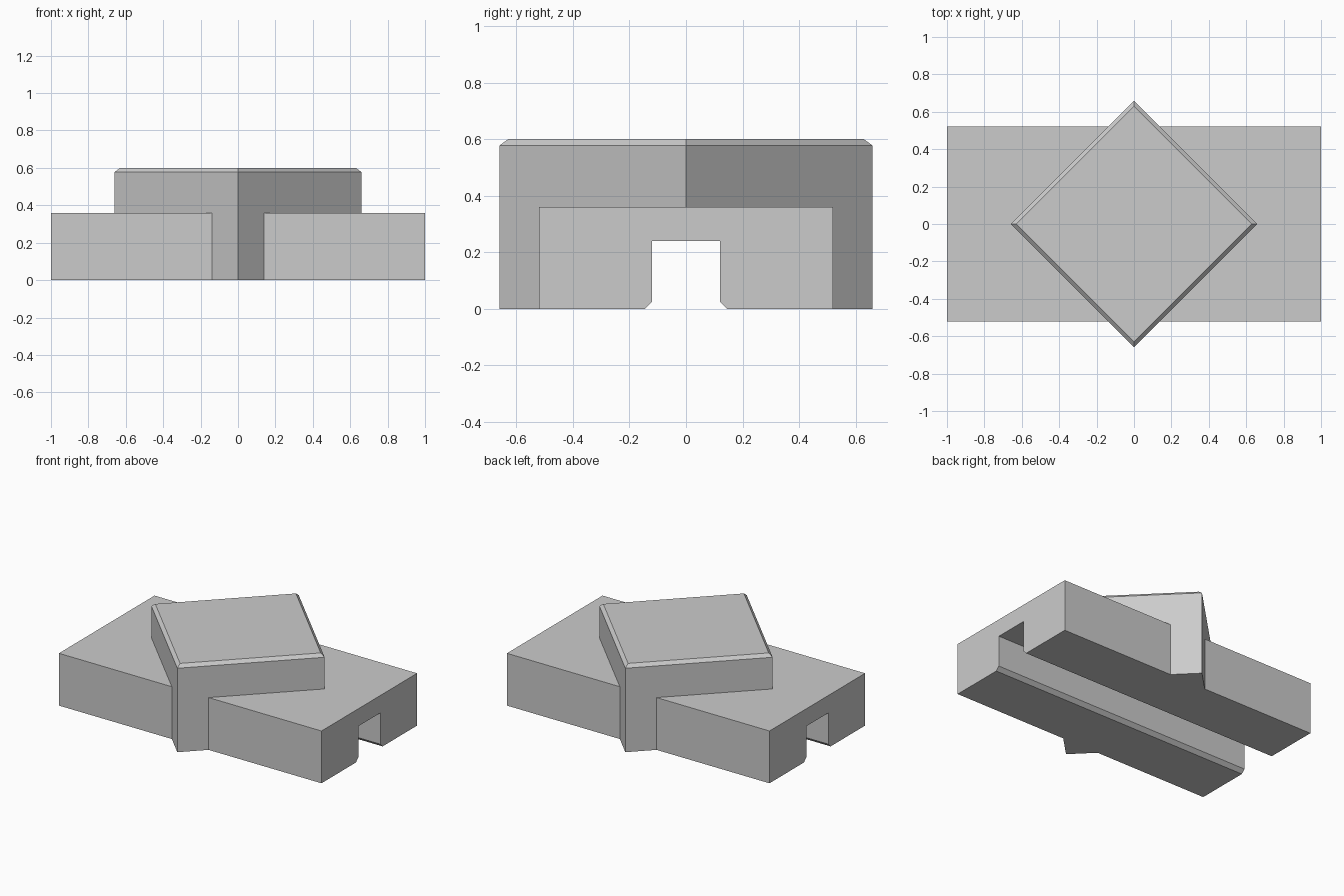
import bpy, bmesh, math

if "Cube" in bpy.data.objects:
    bpy.data.objects.remove(bpy.data.objects["Cube"])

grey = bpy.data.materials.new("light grey")
grey.diffuse_color = (0.6, 0.6, 0.6, 1)
grey.use_nodes = True
grey.node_tree.nodes["Principled BSDF"].inputs["Base Color"].default_value = grey.diffuse_color


def loft(name, rings):
    """Closed solid through equally long rings of points."""
    bm = bmesh.new()
    loops = [[bm.verts.new(p) for p in ring] for ring in rings]
    for a, b in zip(loops, loops[1:]):
        for i in range(len(a)):
            j = (i + 1) % len(a)
            bm.faces.new((a[i], a[j], b[j], b[i]))
    bm.faces.new(loops[0][::-1])
    bm.faces.new(loops[-1])
    bmesh.ops.recalc_face_normals(bm, faces=bm.faces)
    mesh = bpy.data.meshes.new(name)
    bm.to_mesh(mesh)
    bm.free()
    mesh.materials.append(grey)
    obj = bpy.data.objects.new(name, mesh)
    bpy.context.collection.objects.link(obj)
    return obj


def diamond(r, z):
    return [(r * math.cos(k * math.pi / 2), r * math.sin(k * math.pi / 2), z) for k in range(4)]


def rectangle(x, y, z):
    return [(-x, -y, z), (x, -y, z), (x, y, z), (-x, y, z)]


def combine(target, tool, operation):
    mod = target.modifiers.new(operation.lower(), "BOOLEAN")
    mod.operation = operation
    mod.solver = "EXACT"
    mod.object = tool
    bpy.context.view_layer.objects.active = target
    bpy.ops.object.modifier_apply(modifier=mod.name)
    bpy.data.objects.remove(tool, do_unlink=True)


# Long rectangular base
block = loft("slotted_block", [rectangle(1, 0.52, 0), rectangle(1, 0.52, 0.36)])

# Square boss turned 45 degrees, with a chamfered top edge
boss = loft("square_boss", [diamond(0.66, 0), diamond(0.66, 0.578), diamond(0.63, 0.6)])
combine(block, boss, "UNION")

# Full-length channel underneath, with chamfered lower edges
half = [(0.17, -0.025), (0.12, 0.025), (0.12, 0.24)]
profile = half + [(-y, z) for y, z in reversed(half)]
channel = loft("channel_cutter", [[(x, y, z) for y, z in profile] for x in (-1.1, 1.1)])
combine(block, channel, "DIFFERENCE")
